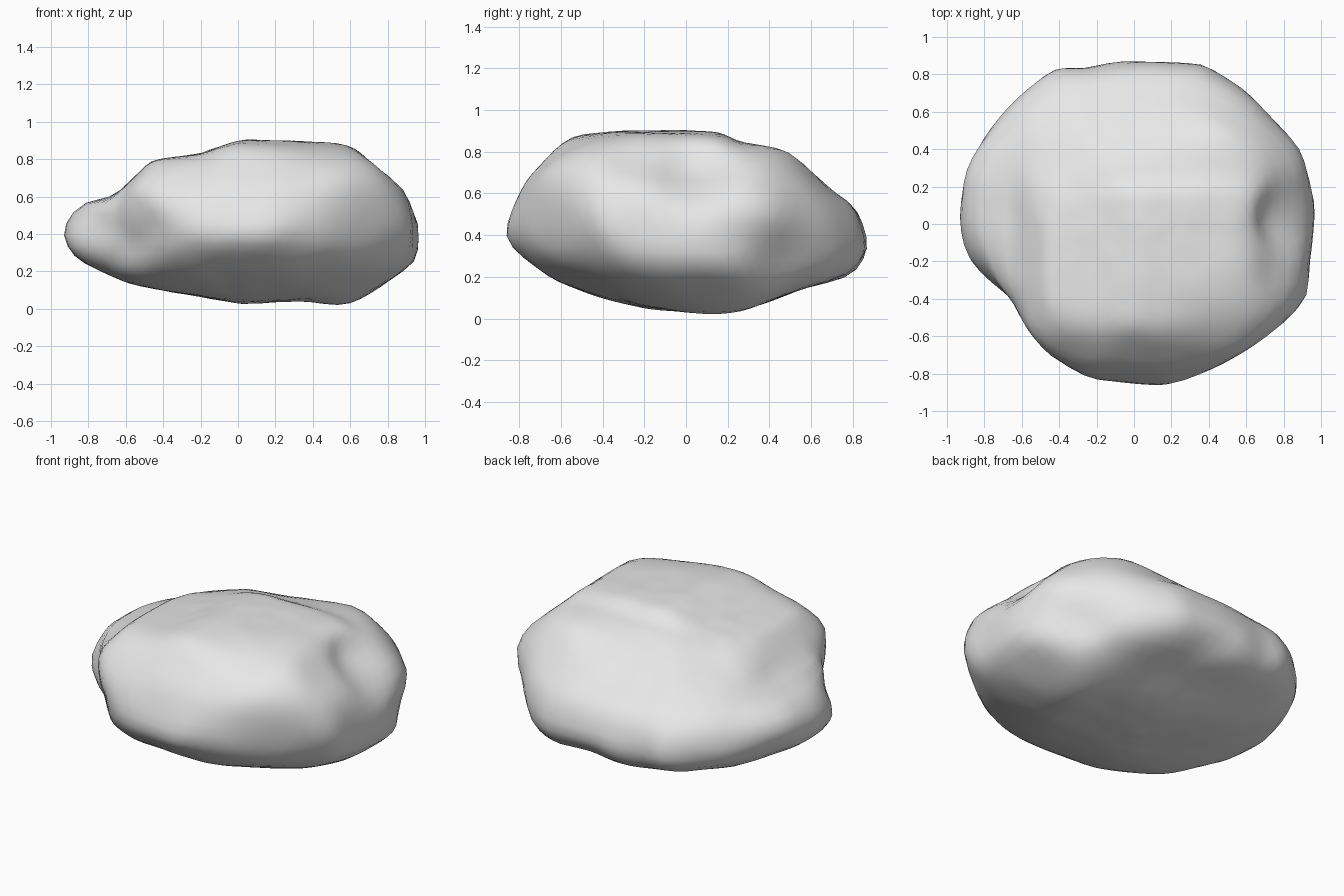
import bpy
import bmesh
from math import sin, cos, radians
from mathutils import Vector, noise

default_cube = bpy.data.objects.get("Cube")
if default_cube:
    bpy.data.objects.remove(default_cube, do_unlink=True)

CORE = Vector((0, 0, 0.455))     # point from which the boulder is grown
SHARPNESS = 18                   # how crisply the outlines intersect
SWELL = 1.025                    # makes up for the softened intersections
TURN, TILT = radians(35), radians(25)

# Upright outlines of the boulder: from above (x, y), along y (x, z), along x (y, z)
plan = [(-1, .02), (-.98, .23), (-.8, .52), (-.65, .68), (-.41, .86), (-.28, .82),
        (-.08, .89), (.37, .9), (.47, .8), (.71, .67), (.86, .54), (.98, .33), (1, .13),
        (.94, -.2), (.96, -.42), (.6, -.67), (.17, -.89), (-.21, -.84), (-.47, -.73),
        (-.58, -.59), (-.67, -.41), (-.95, -.2)]
front = [(-1, .41), (-.85, .58), (-.68, .57), (-.45, .79), (-.2, .82), (.03, .91),
         (.3, .9), (.65, .88), (.77, .75), (.93, .65), (.98, .5), (1, .25), (.85, .18),
         (.58, 0), (.35, .05), (.03, .03), (-.58, .14), (-.9, .26)]
side = [(-.9, .38), (-.75, .66), (-.55, .89), (-.3, .91), (.17, .91), (.25, .84),
        (.49, .82), (.7, .6), (.8, .55), (.89, .32), (.8, .2), (.55, .15), (.25, .03),
        (.08, 0), (-.2, .05), (-.67, .18)]

# Slanted outlines, measured from the core
slant_front = [(-.89, .06), (-.82, -.09), (-.76, -.11), (-.72, -.29), (-.59, -.38),
               (-.21, -.54), (.31, -.54), (.6, -.52), (.9, -.38), (.92, -.2),
               (1.01, -.02), (.84, .21), (.68, .38), (.29, .42), (.06, .46),
               (-.38, .43), (-.59, .37), (-.73, .28)]
slant_back = [(-1.01, .04), (-.99, .18), (-.85, .32), (-.59, .49), (-.36, .65),
              (.31, .6), (.46, .5), (.81, .26), (.77, -.08), (.89, -.25), (.66, -.44),
              (.26, -.53), (-.03, -.56), (-.45, -.53), (-.53, -.45), (-.75, -.41),
              (-.91, -.26)]
slant_under = [(-1.01, .09), (-.94, .32), (-.81, .37), (-.45, .6), (-.06, .66),
               (.28, .47), (.62, .35), (.86, .17), (.94, -.09), (.77, -.41),
               (.58, -.48), (.4, -.53), (-.16, -.55), (-.32, -.51), (-.6, -.41),
               (-.84, -.24)]

# Hollows in the surface: direction from the core, depth, width
hollows = [(Vector((.85, .05, .25)).normalized(), .06, .25),
           (Vector((.7, .48, -.17)).normalized(), .04, .3)]


def slanted_axes(sx, sy, sz):
    """Right and up axes of a plane that faces a slanted direction."""
    facing = Vector((sx * sin(TURN) * cos(TILT), sy * cos(TURN) * cos(TILT),
                     sz * sin(TILT)))
    right = Vector((0, 0, 1)).cross(facing).normalized()
    return right, facing.cross(right)


def around_core(outline, right, up):
    """Outline moved so that the core is its origin."""
    cu, cv = CORE.dot(right), CORE.dot(up)
    return [(u - cu, v - cv) for u, v in outline]


X, Y, Z = Vector((1, 0, 0)), Vector((0, 1, 0)), Vector((0, 0, 1))
outlines = [(around_core(o, r, u), r, u)
            for o, r, u in ((plan, X, Y), (front, X, Z), (side, Y, Z))]
outlines += [(o, *slanted_axes(*signs))
             for o, signs in ((slant_front, (1, -1, 1)), (slant_back, (-1, 1, 1)),
                              (slant_under, (1, 1, -1)))]


def cross(a, b):
    return a[0] * b[1] - a[1] * b[0]


def inverse_reach(outline, ray):
    """One over the distance along a flat ray to the outline."""
    for a, b in zip(outline, outline[1:] + outline[:1]):
        edge = (b[0] - a[0], b[1] - a[1])
        turn = cross(ray, edge)
        if abs(turn) < 1e-9:
            continue
        reach = cross(a, edge) / turn
        along = cross(a, ray) / turn
        if reach > 0 and -1e-6 <= along <= 1 + 1e-6:
            return 1 / reach
    return 0


def boulder_point(d):
    """Soft intersection of all extruded outlines, with hollows and lumps."""
    total = sum(inverse_reach(o, (d.dot(r), d.dot(u))) ** SHARPNESS
                for o, r, u in outlines)
    radius = SWELL * total ** (-1 / SHARPNESS)
    for direction, depth, width in hollows:
        radius -= depth * max(0, 1 - ((d - direction).length / width) ** 2)
    return CORE + d * radius * (1 + 0.012 * noise.noise(d * 5))


# Boulder body
bm = bmesh.new()
bmesh.ops.create_icosphere(bm, subdivisions=5, radius=1)
for v in bm.verts:
    v.co = boulder_point(v.co.normalized())
bmesh.ops.smooth_vert(bm, verts=bm.verts, factor=0.5,
                      use_axis_x=True, use_axis_y=True, use_axis_z=True)
for face in bm.faces:
    face.smooth = True
mesh = bpy.data.meshes.new("boulder")
bm.to_mesh(mesh)
bm.free()
boulder = bpy.data.objects.new("boulder", mesh)
bpy.context.collection.objects.link(boulder)

# Stone colour
stone = bpy.data.materials.new("grey stone")
stone.use_nodes = True
grey = (0.8, 0.8, 0.8, 1)
stone.diffuse_color = grey
stone.node_tree.nodes["Principled BSDF"].inputs["Base Color"].default_value = grey
mesh.materials.append(stone)
